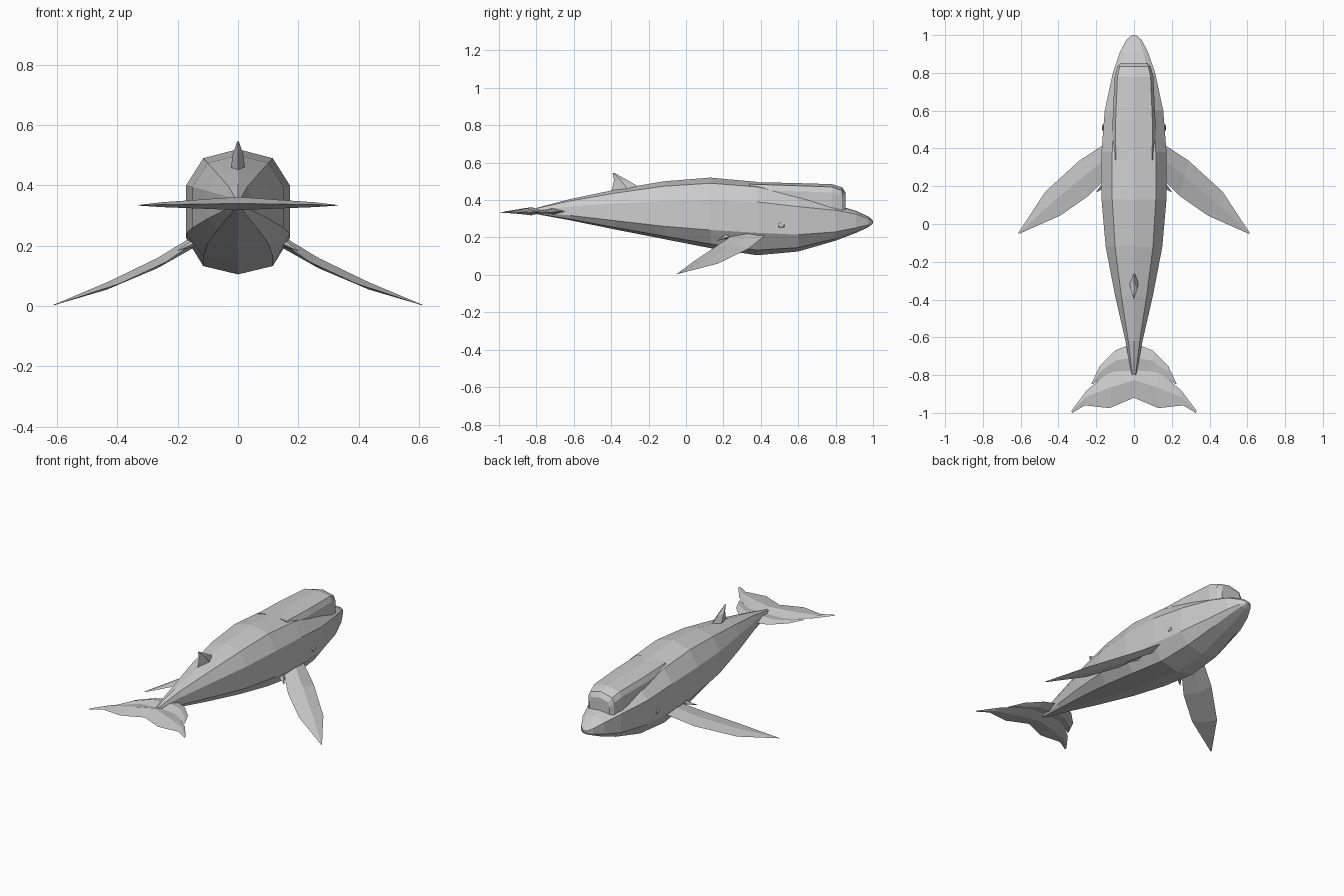
import bpy, bmesh
from mathutils import Vector

if "Cube" in bpy.data.objects:
    bpy.data.objects.remove(bpy.data.objects["Cube"], do_unlink=True)

grey = bpy.data.materials.new("whale grey")
grey.use_nodes = True
COLOUR = (0.6, 0.6, 0.6, 1)
grey.diffuse_color = COLOUR
grey.node_tree.nodes["Principled BSDF"].inputs["Base Color"].default_value = COLOUR


def finish(name, bm):
    bmesh.ops.recalc_face_normals(bm, faces=bm.faces)
    mesh = bpy.data.meshes.new(name)
    bm.to_mesh(mesh)
    bm.free()
    mesh.materials.append(grey)
    obj = bpy.data.objects.new(name, mesh)
    bpy.context.collection.objects.link(obj)
    return obj


def loft(name, rings):
    """Bridge closed rings of equal length and cap both ends."""
    bm = bmesh.new()
    rows = [[bm.verts.new(p) for p in ring] for ring in rings]
    n = len(rows[0])
    for a, b in zip(rows, rows[1:]):
        for i in range(n):
            j = (i + 1) % n
            bm.faces.new((a[i], a[j], b[j], b[i]))
    bm.faces.new(rows[0])
    bm.faces.new(rows[-1])
    return finish(name, bm)


def mirror_ring(half, y):
    """Complete a half section of (x, z) points, top to bottom."""
    left = [(x, y, z) for x, z in half]
    right = [(-x, y, z) for x, z in reversed(half[1:-1])]
    return left + right


def blade(name, lead, trail, thick):
    """Tapered fin with a diamond section between two edges."""
    rings = []
    for a, b, t in zip(lead, trail, thick):
        a, b = Vector(a), Vector(b)
        mid = a.lerp(b, 0.45)
        up = Vector((0, 0, t))
        rings.append([a, mid + up, b, mid - up])
    return loft(name, rings)


def mirrored(obj):
    mod = obj.modifiers.new("mirror", "MIRROR")
    mod.use_axis[0] = True
    mod.use_mirror_merge = False


# Body: y, half width, top, upper side, lower side, bottom
stations = [
    (-0.80, 0.012, 0.358, 0.346, 0.334, 0.325),
    (-0.62, 0.045, 0.405, 0.365, 0.318, 0.292),
    (-0.38, 0.100, 0.455, 0.382, 0.290, 0.243),
    (-0.12, 0.150, 0.500, 0.395, 0.260, 0.192),
    (0.13, 0.172, 0.520, 0.400, 0.240, 0.143),
    (0.38, 0.172, 0.497, 0.390, 0.225, 0.105),
    (0.60, 0.155, 0.440, 0.365, 0.215, 0.125),
    (0.80, 0.112, 0.375, 0.345, 0.230, 0.183),
    (0.91, 0.075, 0.342, 0.325, 0.252, 0.225),
    (0.975, 0.040, 0.312, 0.300, 0.268, 0.255),
    (1.00, 0.010, 0.290, 0.287, 0.280, 0.275)]
rings = []
for y, w, top, hi, lo, bot in stations:
    half = [(0, top), (0.67 * w, hi + (top - hi) * 0.75), (w, hi),
            (w, lo), (0.67 * w, lo + (bot - lo) * 0.77), (0, bot)]
    rings.append(mirror_ring(half, y))
loft("body", rings)

# Bulging forehead: y, half width, top, shoulder, base
forehead = []
for y, w, top, shoulder, base in [
        (0.34, 0.112, 0.495, 0.485, 0.39),
        (0.55, 0.113, 0.492, 0.478, 0.35),
        (0.78, 0.102, 0.485, 0.470, 0.33),
        (0.835, 0.088, 0.468, 0.450, 0.33),
        (0.853, 0.068, 0.440, 0.425, 0.33)]:
    half = [(0, top), (0.86 * w, shoulder), (w, shoulder - 0.03),
            (w, base), (0, base)]
    forehead.append(mirror_ring(half, y))
loft("forehead", forehead)

# Dorsal fin, swept back
dorsal = []
for front, back, w, z in [(-0.20, -0.40, 0.026, 0.44),
                          (-0.31, -0.385, 0.017, 0.505),
                          (-0.382, -0.393, 0.003, 0.545)]:
    mid = front + (back - front) * 0.5
    dorsal.append([(0, front, z), (w, mid, z), (0, back, z), (-w, mid, z)])
loft("dorsal_fin", dorsal)

# Pectoral flippers
mirrored(blade(
    "flippers",
    [(0.13, 0.44, 0.225), (0.29, 0.335, 0.14), (0.47, 0.17, 0.06), (0.613, -0.048, 0.004)],
    [(0.13, 0.26, 0.22), (0.24, 0.15, 0.145), (0.39, 0.045, 0.075), (0.608, -0.052, 0.003)],
    [0.02, 0.017, 0.012, 0.001]))
mirrored(blade(
    "flipper_spurs",
    [(0.14, 0.26, 0.215), (0.20, 0.17, 0.185)],
    [(0.14, 0.20, 0.21), (0.198, 0.168, 0.183)], [0.015, 0.001]))

# Tail flukes: small front lobes and broad rear lobes
mirrored(blade(
    "front_fluke_lobes",
    [(0, -0.63, 0.34), (0.10, -0.67, 0.338), (0.18, -0.75, 0.336), (0.225, -0.845, 0.334)],
    [(0, -0.80, 0.34), (0.10, -0.79, 0.338), (0.175, -0.82, 0.336), (0.22, -0.848, 0.334)],
    [0.018, 0.012, 0.007, 0.001]))
mirrored(blade(
    "rear_fluke_lobes",
    [(0, -0.75, 0.34), (0.12, -0.775, 0.338), (0.25, -0.88, 0.336), (0.332, -0.99, 0.334)],
    [(0, -0.92, 0.34), (0.13, -0.975, 0.338), (0.26, -0.96, 0.336), (0.327, -1.0, 0.334)],
    [0.022, 0.015, 0.008, 0.001]))

# Eyes: small flattened diamonds
bm = bmesh.new()
bmesh.ops.create_icosphere(bm, subdivisions=1, radius=0.016)
for v in bm.verts:
    v.co = Vector((v.co.x * 0.4 + 0.164, v.co.y * 1.2 + 0.51, v.co.z + 0.265))
mirrored(finish("eyes", bm))
